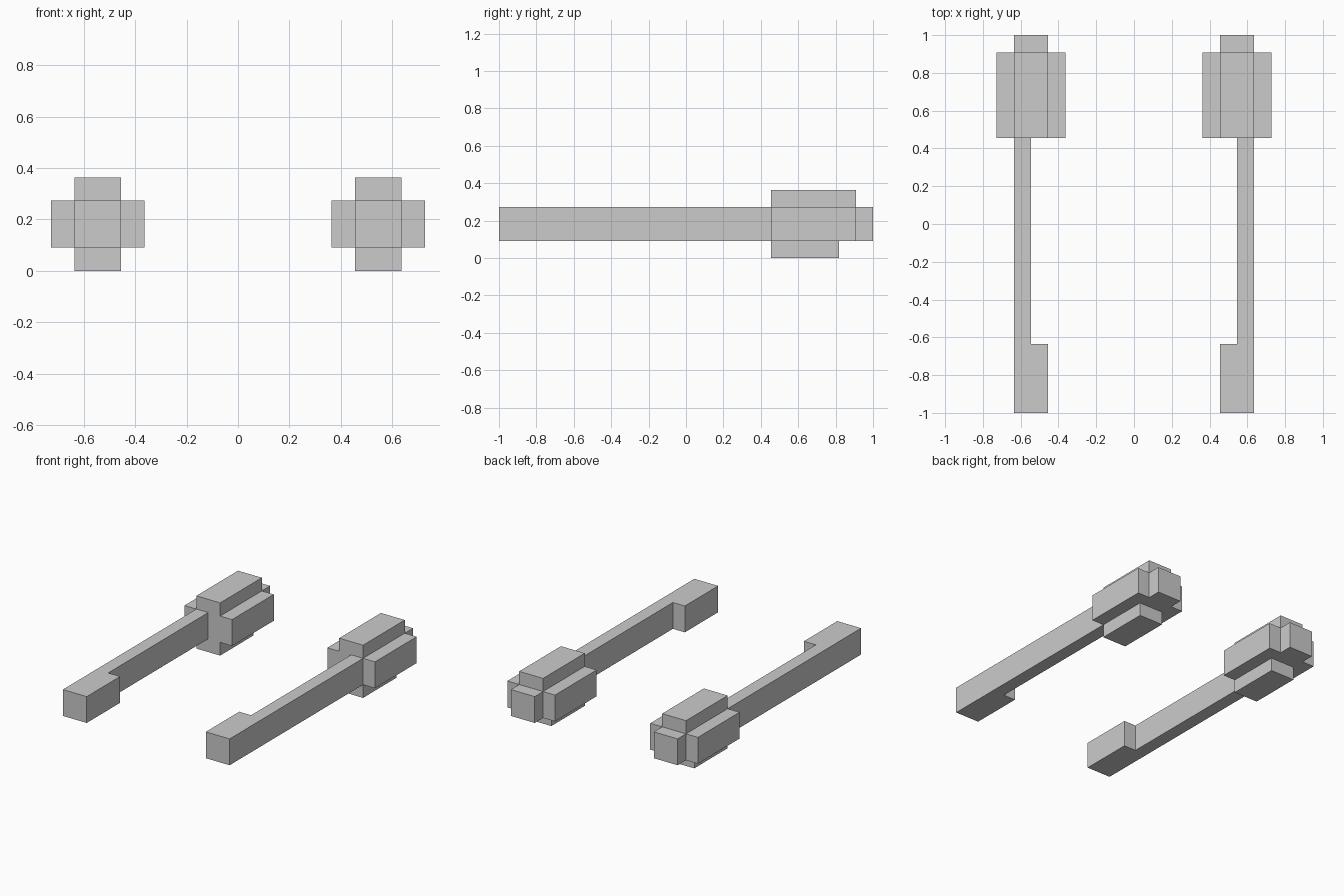
import bpy, bmesh

if "Cube" in bpy.data.objects:
    bpy.data.objects.remove(bpy.data.objects["Cube"])

U = 1 / 11  # block size: the model is 22 blocks long


def prism(name, outline, z0, z1):
    """Extrude a plan outline (in blocks) from z0 to z1."""
    bm = bmesh.new()
    face = bm.faces.new([bm.verts.new((x * U, y * U, z0 * U)) for x, y in outline])
    top = bmesh.ops.extrude_face_region(bm, geom=[face])["geom"]
    bmesh.ops.translate(bm, vec=(0, 0, (z1 - z0) * U),
                        verts=[g for g in top if isinstance(g, bmesh.types.BMVert)])
    bmesh.ops.recalc_face_normals(bm, faces=bm.faces)
    mesh = bpy.data.meshes.new(name)
    bm.to_mesh(mesh)
    bm.free()
    obj = bpy.data.objects.new(name, mesh)
    bpy.context.collection.objects.link(obj)
    return obj


def box(name, x0, x1, y0, y1, z0, z1):
    return prism(name, [(x0, y0), (x1, y0), (x1, y1), (x0, y1)], z0, z1)


def union(obj, other):
    """Merge other into obj so no inner faces remain."""
    mod = obj.modifiers.new("union", 'BOOLEAN')
    mod.operation = 'UNION'
    mod.solver = 'EXACT'
    mod.object = other
    bpy.context.view_layer.objects.active = obj
    bpy.ops.object.modifier_apply(modifier=mod.name)
    bpy.data.objects.remove(other)


# Handle: thin bar with an inward block at the front end
handle = prism("handle", [(5, -11), (7, -11), (7, 5), (6, 5), (6, -7), (5, -7)], 1, 3)

# Head: core with protruding tip, side wings, top ridge and shorter underside
head = box("head", 5, 7, 5, 11, 1, 3)
union(head, box("head_wings", 4, 8, 5, 10, 1, 3))
union(head, box("head_ridge", 5, 7, 5, 10, 2, 4))
union(head, box("head_underside", 5, 7, 5, 9, 0, 2))

# Matching pair on the left
for part in (handle, head):
    mirror = part.modifiers.new("mirror", 'MIRROR')
    mirror.use_mirror_merge = False
